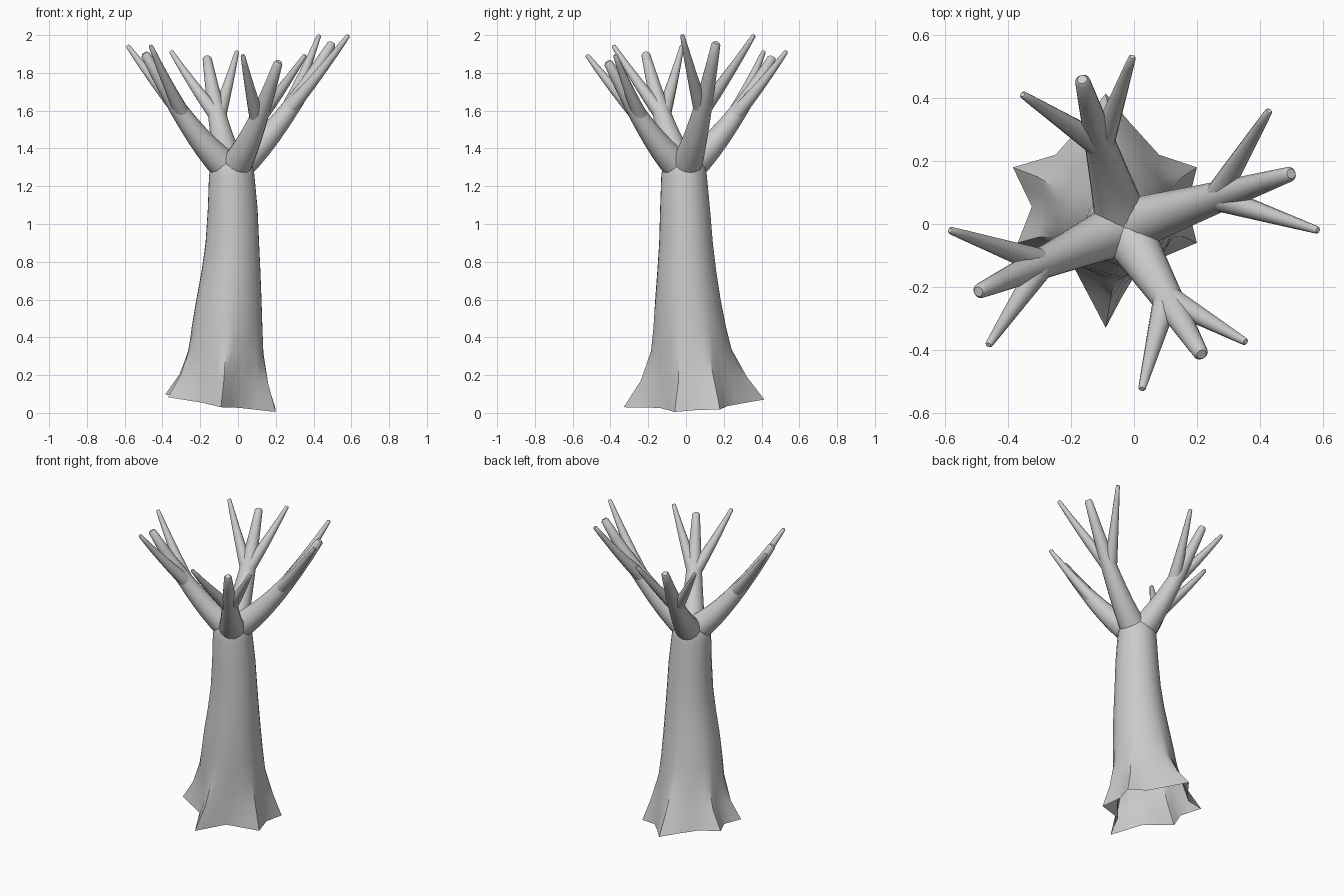
import bpy, bmesh, math
from mathutils import Vector

if "Cube" in bpy.data.objects:
    bpy.data.objects.remove(bpy.data.objects["Cube"])


def skin(name, rings, cap_start=False, cap_end=True):
    """Bridge a list of equal-length point rings into a smooth object."""
    bm = bmesh.new()
    loops = [[bm.verts.new(p) for p in ring] for ring in rings]
    n = len(loops[0])
    for a, b in zip(loops, loops[1:]):
        for i in range(n):
            j = (i + 1) % n
            bm.faces.new((a[i], a[j], b[j], b[i]))
    if cap_start:
        bm.faces.new(loops[0][::-1])
    if cap_end:
        bm.faces.new(loops[-1])
    me = bpy.data.meshes.new(name)
    bm.to_mesh(me)
    bm.free()
    ob = bpy.data.objects.new(name, me)
    bpy.context.collection.objects.link(ob)
    bpy.ops.object.select_all(action='DESELECT')
    bpy.context.view_layer.objects.active = ob
    ob.select_set(True)
    bpy.ops.object.shade_smooth_by_angle(angle=math.radians(40))
    return ob


def limb(name, p0, p1, p2, r0, r1, sides=16, steps=8):
    """Tapered tube along a quadratic curve, with a rounded tip."""
    stations = []
    for k in range(steps + 1):
        t = k / steps
        c = p0 * (1 - t) ** 2 + p1 * 2 * t * (1 - t) + p2 * t * t
        d = ((p1 - p0) * (1 - t) + (p2 - p1) * t).normalized()
        stations.append((c, d, r0 + (r1 - r0) * t))
    c, d, r = stations[-1]
    stations[-1] = (c - d * r * 0.5, d, r)
    stations.append((c, d, r * 0.65))
    u = stations[0][1].orthogonal().normalized()
    rings = []
    for c, d, r in stations:
        u = (u - d * u.dot(d)).normalized()
        v = d.cross(u)
        rings.append([c + (u * math.cos(a) + v * math.sin(a)) * r
                      for a in (2 * math.pi * i / sides for i in range(sides))])
    return skin(name, rings, cap_start=True)


# Trunk: star-shaped root flare blending up into a round, leaning column
star = [(.29, .14), (.17, .18), (.075, .285), (0, .375), (-.08, .27), (-.16, .18),
        (-.295, .14), (-.235, .015), (-.28, -.10), (-.10, -.18), (0, -.37),
        (.10, -.18), (.29, -.10), (.26, .02)]
pts = []
for i, p in enumerate(star):
    q = Vector(star[(i + 1) % len(star)])
    pts += [Vector(p), Vector(p).lerp(q, .5)]

# centre x, centre y, height, round radius, amount of star shape, tilt
levels = [(-.09, .04, .05, .20, 1, 1), (-.075, .04, .18, .19, .5, .7),
          (-.065, .028, .33, .19, .13, .4), (-.058, .02, .45, .185, .04, .2),
          (-.048, .01, .60, .173, 0, 0), (-.037, .004, .75, .156, 0, 0),
          (-.03, 0, .90, .142, 0, 0), (-.028, -.005, 1.08, .132, 0, 0),
          (-.033, -.01, 1.25, .121, 0, 0), (-.033, -.01, 1.30, .115, 0, 0),
          (-.033, -.01, 1.36, .09, 0, 0)]
rings = []
for cx, cy, z, r, s, tilt in levels:
    ring = []
    for p in pts:
        q = (p.normalized() * r).lerp(p, s)
        dz = (-.137 * q.x + .054 * q.y) * tilt
        ring.append((cx + q.x, cy + q.y, z + dz))
    rings.append(ring)
skin("trunk", rings)

# Branches: each has a main tip and two twig tips
branches = {
    "right": [(.50, .16, 1.96), (.43, .36, 2.0), (.585, -.02, 2.0)],
    "back": [(-.165, .46, 1.885), (-.355, .412, 1.915), (-.005, .532, 1.915)],
    "left": [(-.495, -.215, 1.905), (-.585, -.02, 1.945), (-.463, -.385, 1.945)],
    "front": [(.215, -.415, 1.86), (.025, -.525, 1.895), (.355, -.375, 1.895)],
}
hub = Vector((-.033, -.01, 1.31))
for side, tips in branches.items():
    tip = Vector(tips[0])
    out = Vector((tip.x - hub.x, tip.y - hub.y, 0))
    rise = Vector((0, 0, tip.z - hub.z))
    start = hub + out.normalized() * .04
    bend = hub + out * .47 + rise * .26
    limb(side + "_branch", start, bend, tip, .083, .024)
    fork = hub + out * .55 + rise * .44
    for k, end in enumerate(tips[1:]):
        end = Vector(end)
        mid = fork.lerp(end, .5) + Vector((0, 0, -.02))
        limb(f"{side}_twig_{k + 1}", fork, mid, end, .042, .012, sides=12)
